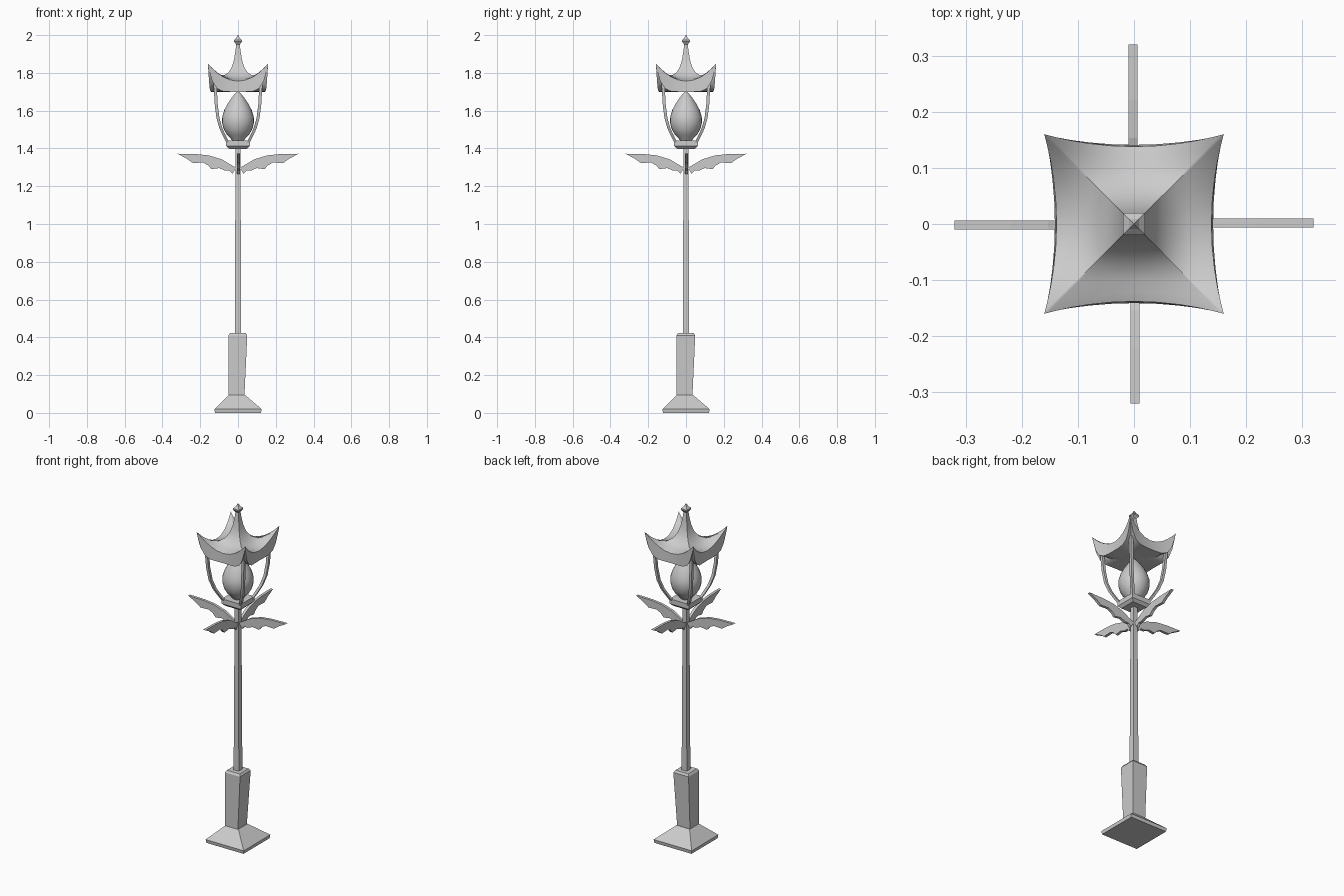
import bpy, bmesh, math
from mathutils import Matrix

if "Cube" in bpy.data.objects:
    bpy.data.objects.remove(bpy.data.objects["Cube"])


def finish(bm, name, smooth=None):
    bmesh.ops.recalc_face_normals(bm, faces=bm.faces)
    me = bpy.data.meshes.new(name)
    bm.to_mesh(me)
    bm.free()
    ob = bpy.data.objects.new(name, me)
    bpy.context.collection.objects.link(ob)
    if smooth:
        bpy.ops.object.select_all(action='DESELECT')
        ob.select_set(True)
        bpy.context.view_layer.objects.active = ob
        bpy.ops.object.shade_smooth_by_angle(angle=math.radians(smooth))
    return ob


def loft(name, rings, smooth=None, rot=0.0):
    """Skin a stack of point rings and cap both ends."""
    bm = bmesh.new()
    loops = [[bm.verts.new(p) for p in r] for r in rings]
    n = len(loops[0])
    for a, b in zip(loops, loops[1:]):
        for i in range(n):
            j = (i + 1) % n
            bm.faces.new((a[i], a[j], b[j], b[i]))
    bm.faces.new(loops[0])
    bm.faces.new(loops[-1])
    bm.transform(Matrix.Rotation(rot, 4, 'Z'))
    return finish(bm, name, smooth)


def square(h, z, cx=0.0, cy=0.0):
    return [(cx + sx * h, cy + sy * h, z)
            for sx, sy in ((-1, -1), (1, -1), (1, 1), (-1, 1))]


def circle(r, z, n=24):
    return [(r * math.cos(2 * math.pi * i / n), r * math.sin(2 * math.pi * i / n), z)
            for i in range(n)]


def swept_square(h, z, drop=0.0, pinch=0.0, p=2, n=12):
    """Square ring whose sides sag by drop and curve inwards by pinch."""
    pts = []
    for k in range(4):
        rot = Matrix.Rotation(k * math.pi / 2, 3, 'Z')
        for i in range(n):
            u = math.sin(math.pi * (i / n - 0.5))
            x, y = h * u, -(h - pinch * (1 - u * u))
            v = rot @ Matrix.Translation((x, y, 0)).translation
            pts.append((v.x, v.y, z - drop * (1 - abs(u) ** p)))
    return pts


# foot, pedestal and pole
loft("foot", [square(.122, 0), square(.125, .02), square(.043, .095, -.006, -.006)])
loft("pedestal", [square(.042, .09, -.008, -.008), square(.05, .41, -.001, -.001),
                  square(.042, .422, -.001, -.001)])
loft("pole", [square(.017, .41), square(.013, 1.41)])

# lantern cup and glowing bulb
loft("lantern_cup", [square(.048, 1.398), square(.063, 1.413), square(.063, 1.442)])
bulb = [(.03, 1.44), (.042, 1.457), (.06, 1.475), (.076, 1.503), (.085, 1.54),
        (.083, 1.57), (.073, 1.602), (.056, 1.635), (.036, 1.665), (.018, 1.688), (.002, 1.702)]
loft("bulb", [circle(r, z) for r, z in bulb], 50)

# four curved corner arms
arm = [(.054, 1.43), (.07, 1.462), (.09, 1.505), (.106, 1.56),
       (.115, 1.63), (.119, 1.7), (.122, 1.745)]
for k in range(4):
    loft(f"lantern_arm_{k + 1}", [square(.008, z, c, c) for c, z in arm], 30, k * math.pi / 2)

# flared roof: underside, skirt, then concave pyramid
loft("roof", [
    swept_square(.05, 1.70),
    swept_square(.09, 1.71, .01, .004, 4),
    swept_square(.125, 1.745, .045, .01, 5),
    swept_square(.158, 1.838, .138, .017, 6),
    swept_square(.16, 1.85, .094, .022),
    swept_square(.135, 1.818, .055, .014),
    swept_square(.105, 1.793, .025, .006),
    swept_square(.075, 1.787, .008),
    swept_square(.05, 1.803),
    swept_square(.033, 1.83),
    swept_square(.021, 1.87),
    swept_square(.013, 1.92),
    swept_square(.009, 1.958),
], 35)
loft("finial", [square(.009, 1.95), square(.02, 1.965), square(.02, 1.973),
                square(.009, 1.984), square(.001, 2.0)])

# four flat jagged leaves
leaf = [(.008, 1.285), (.015, 1.29), (.03, 1.265), (.045, 1.283), (.07, 1.283), (.1, 1.296),
        (.14, 1.29), (.16, 1.312), (.185, 1.325), (.24, 1.323), (.27, 1.345), (.32, 1.372),
        (.22, 1.37), (.153, 1.363), (.085, 1.342), (.04, 1.315), (.008, 1.297)]
for k in range(4):
    bm = bmesh.new()
    face = bm.faces.new([bm.verts.new((x, -.006, z)) for x, z in leaf])
    ext = bmesh.ops.extrude_face_region(bm, geom=[face])
    moved = [g for g in ext["geom"] if isinstance(g, bmesh.types.BMVert)]
    bmesh.ops.translate(bm, verts=moved, vec=(0, .016, 0))
    bm.transform(Matrix.Rotation(k * math.pi / 2, 4, 'Z'))
    finish(bm, f"leaf_{k + 1}")
